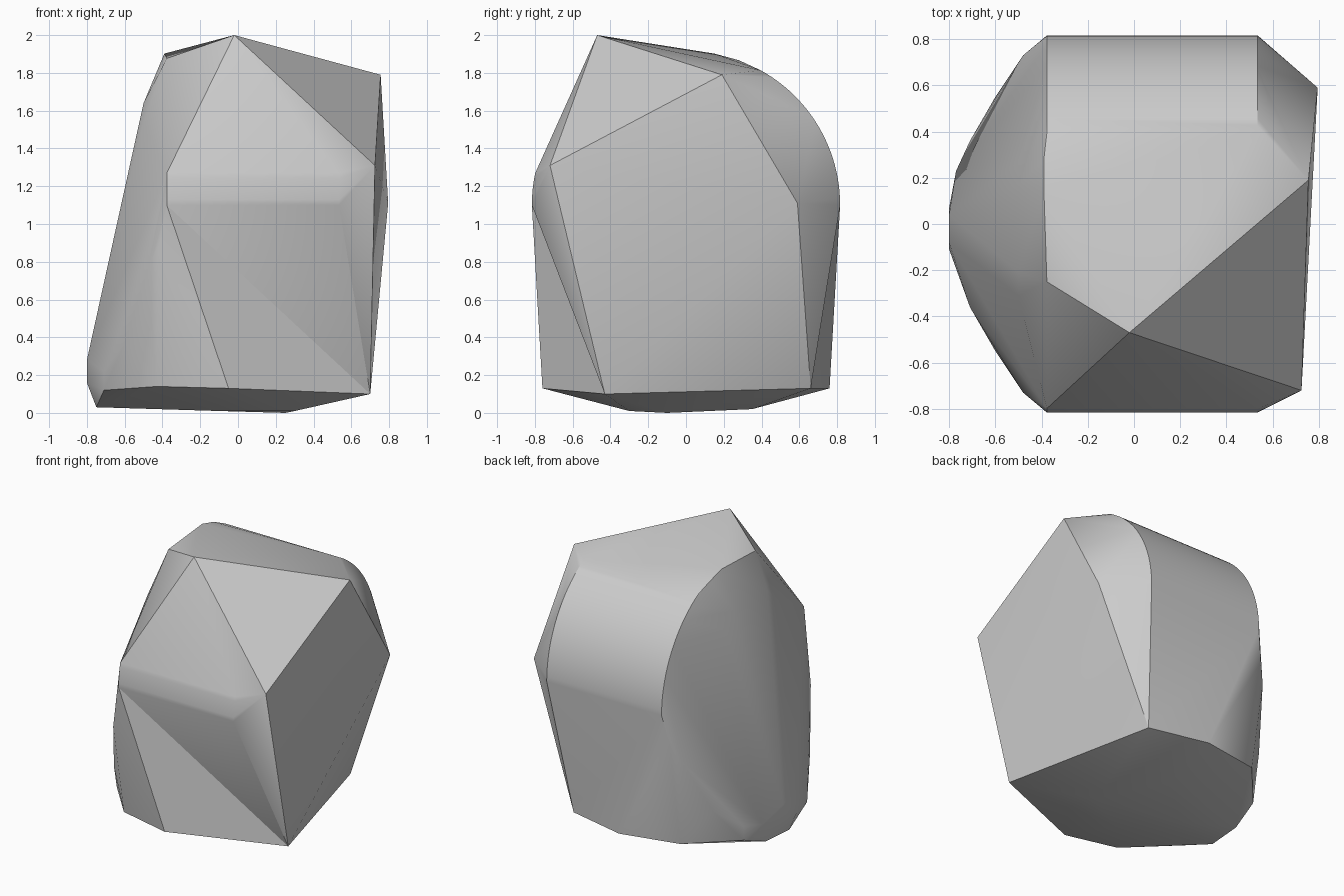
import bpy
import bmesh
from math import sin, cos, radians
from mathutils import Vector

# Remove only the default object
default_object = bpy.data.objects.get("Cube")
if default_object:
    bpy.data.objects.remove(default_object, do_unlink=True)

LEFT_END, RIGHT_END = -0.377, 0.535
RADIUS, AXIS_HEIGHT = 0.816, 1.1


def make_material(name, colour):
    material = bpy.data.materials.new(name)
    material.use_nodes = True
    material.diffuse_color = colour
    shader = material.node_tree.nodes["Principled BSDF"]
    shader.inputs["Base Color"].default_value = colour
    return material


def front_and_back(points, middle=0.0):
    """Repeat points on both sides of a plane across the y axis."""
    return [(x, middle + side * y, z) for x, y, z in points for side in (-1, 1)]


def drum_arc(side, sweep, segments):
    """Arcs rising from the widest line of the drum, at both of its ends."""
    angles = [radians(sweep * step / segments) for step in range(segments + 1)]
    return [(x, side * RADIUS * cos(angle), AXIS_HEIGHT + RADIUS * sin(angle))
            for x in (LEFT_END, RIGHT_END) for angle in angles]


def fold_inward(bm, start, end):
    """Turn the diagonal between two corners, making the panel hollow."""
    ends = [min(bm.verts, key=lambda vert: (vert.co - Vector(corner)).length)
            for corner in (start, end)]
    diagonal = bm.edges.get(ends)
    if diagonal:
        bmesh.ops.rotate_edges(bm, edges=[diagonal], use_ccw=False)


def build_shell(name, points, folds, material):
    """Wrap a tight faceted skin around the points, then fold its panels."""
    mesh = bpy.data.meshes.new(name)
    bm = bmesh.new()
    for point in points:
        bm.verts.new(point)
    hull = bmesh.ops.convex_hull(bm, input=list(bm.verts))
    inside = {item for key in ("geom_interior", "geom_unused")
              for item in hull[key] if isinstance(item, bmesh.types.BMVert)}
    bmesh.ops.delete(bm, geom=list(inside), context="VERTS")
    for start, end in folds:
        fold_inward(bm, start, end)
    bmesh.ops.recalc_face_normals(bm, faces=list(bm.faces))
    bm.to_mesh(mesh)
    bm.free()
    mesh.materials.append(material)
    shell = bpy.data.objects.new(name, mesh)
    bpy.context.collection.objects.link(shell)
    return shell


# Rounded back and the short rounded brow
drum = drum_arc(side=1, sweep=61, segments=24) + drum_arc(side=-1, sweep=12, segments=6)

# Pointed crown and the broad faceted flank
crown_peak = (-0.02, -0.47, 2.0)
flank = [
    (0.755, 0.19, 1.79),
    (0.725, -0.72, 1.31),
    (0.795, 0.59, 1.11),
    (0.70, -0.43, 0.10),
    (0.43, 0.66, 0.13),
]

# Bulging opposite cheek, which narrows towards the base
cheek = front_and_back([
    (-0.42, 0.78, 0.88),
    (-0.48, 0.73, 0.76),
    (-0.6, 0.55, 0.37),
    (-0.71, 0.36, 0.22),
    (-0.71, 0.36, 0.12),
    (-0.43, 0.68, 0.14),
])
cheek.append((-0.77, 0.23, 0.2))

# Narrow ridges down the cheek, and their upper ends beside the crown
ridges = front_and_back([
    (-0.5, 0.29, 1.54),
    (-0.5, 0.19, 1.64),
    (-0.8, 0.09, 0.16),
    (-0.8, 0.06, 0.28),
], middle=-0.02)
ridge_tops = [
    (-0.39, 0.28, 1.867),
    (-0.39, 0.15, 1.902),
    (-0.377, -0.25, 1.877),
]

# Lower rim and shallow keel underneath
front_rim = (-0.05, -0.76, 0.13)
back_rim = (0.0, 0.76, 0.13)
keel = [
    (0.25, -0.1, 0),
    (0.3, -0.3, 0.01),
    (-0.1, -0.3, 0.01),
    (0.0, 0.35, 0.02),
    (-0.4, 0.0, 0.02),
    (-0.75, -0.1, 0.03),
    (-0.74, 0.15, 0.04),
]

# Hollow panels below the brow and below the rounded back
folds = [
    ((RIGHT_END, -RADIUS, AXIS_HEIGHT), front_rim),
    ((RIGHT_END, RADIUS, AXIS_HEIGHT), back_rim),
]

shell_grey = make_material("plain grey", (0.6, 0.6, 0.6, 1))
all_points = (drum + flank + cheek + ridges + ridge_tops + keel
              + [crown_peak, front_rim, back_rim])
shell = build_shell("faceted_shell", all_points, folds, shell_grey)

# Smooth the round areas while keeping the facet edges crisp
bpy.ops.object.select_all(action="DESELECT")
shell.select_set(True)
bpy.context.view_layer.objects.active = shell
bpy.ops.object.shade_smooth_by_angle(angle=radians(30))
